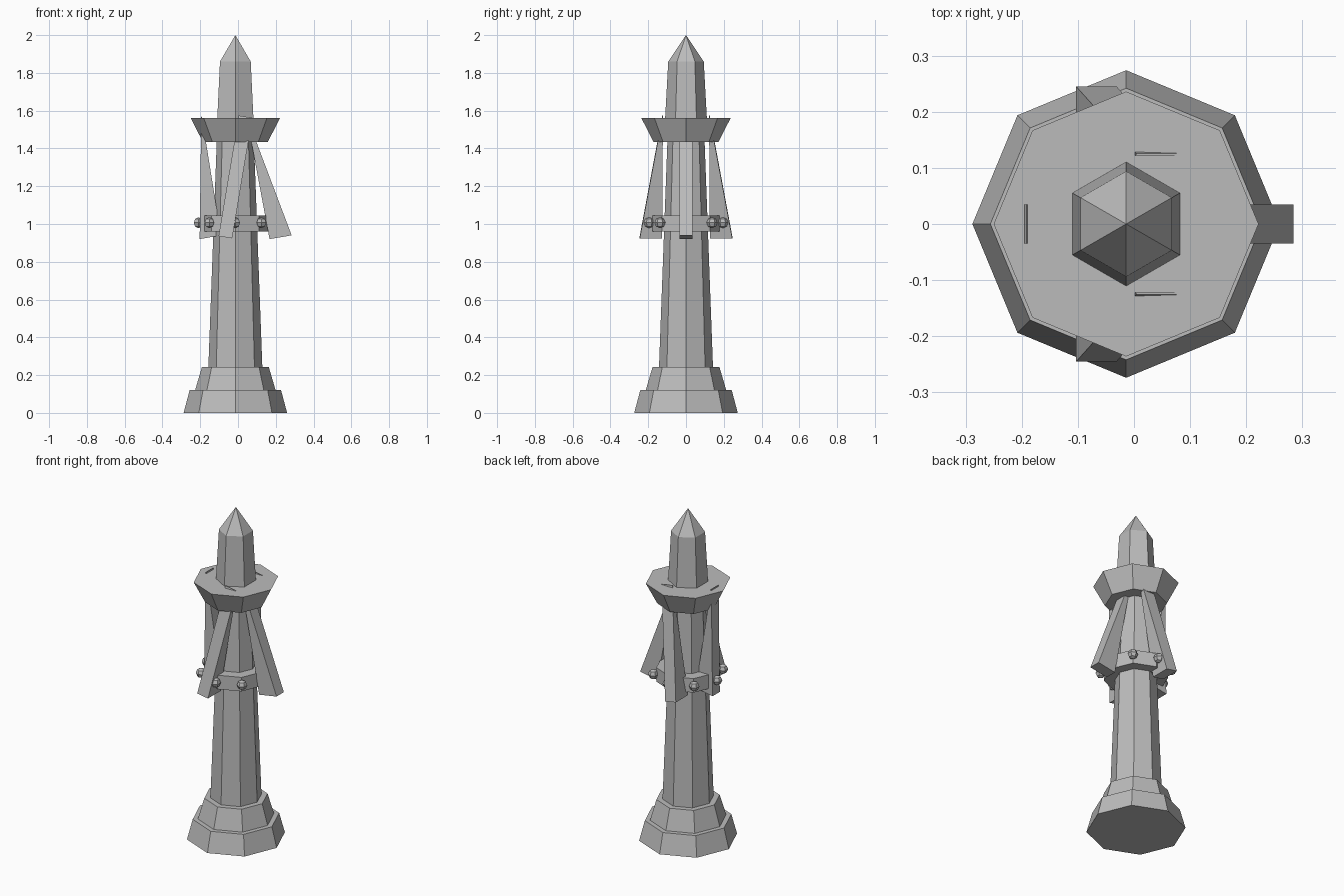
import bpy, bmesh, math
from mathutils import Vector

cube = bpy.data.objects.get("Cube")
if cube:
    bpy.data.objects.remove(cube, do_unlink=True)

stone = bpy.data.materials.new("grey_stone")
stone.use_nodes = True
GREY = (0.5, 0.5, 0.5, 1)
stone.diffuse_color = GREY
stone.node_tree.nodes["Principled BSDF"].inputs["Base Color"].default_value = GREY

AXIS = -0.014  # x of the tower's axis


def finish(name, bm):
    bmesh.ops.recalc_face_normals(bm, faces=bm.faces)
    mesh = bpy.data.meshes.new(name)
    bm.to_mesh(mesh)
    bm.free()
    mesh.materials.append(stone)
    obj = bpy.data.objects.new(name, mesh)
    bpy.context.collection.objects.link(obj)
    return obj


def tier(name, sides, r_low, r_high, z_low, z_high, turn=0.0):
    """Closed tapered prism on the tower axis."""
    bm = bmesh.new()
    rings = []
    for r, z in ((r_low, z_low), (r_high, z_high)):
        ring = []
        for i in range(sides if r else 1):
            a = turn + math.tau * i / sides
            ring.append(bm.verts.new((AXIS + r * math.cos(a), r * math.sin(a), z)))
        rings.append(ring)
        if r:
            bm.faces.new(ring)
    low, high = rings
    for i in range(sides):
        j = (i + 1) % sides
        if len(high) == 1:
            bm.faces.new((low[i], low[j], high[0]))
        else:
            bm.faces.new((low[i], low[j], high[j], high[i]))
    return finish(name, bm)


def fin(name, tip, inner, outer, half_width):
    """Wedge-shaped brace: a thin tip widening to a deep foot."""
    tip, inner, outer = Vector(tip), Vector(inner), Vector(outer)
    thin = (outer - inner) * 0.015
    bm = bmesh.new()
    sides = []
    for s in (-1, 1):
        w = Vector(half_width) * s
        side = [bm.verts.new(p + w) for p in (tip - thin, inner, outer, tip + thin)]
        bm.faces.new(side)
        sides.append(side)
    a, b = sides
    for i in range(4):
        j = (i + 1) % 4
        bm.faces.new((a[i], a[j], b[j], b[i]))
    return finish(name, bm)


# Stepped base, shaft, collar and gallery
tier("base_lower", 8, 0.274, 0.242, 0, 0.12)
tier("base_upper", 8, 0.213, 0.177, 0.12, 0.243)
tier("shaft", 8, 0.143, 0.098, 0.24, 1.45)
tier("collar", 8, 0.178, 0.178, 0.96, 1.045)
tier("gallery", 8, 0.172, 0.236, 1.435, 1.56)

# Six-sided spire with a pointed cap
spire_turn = math.pi / 6
tier("spire", 6, 0.111, 0.094, 1.55, 1.86, spire_turn)
tier("spire_cap", 6, 0.094, 0, 1.86, 2.0, spire_turn)

# Studs around the collar
for i in range(8):
    a = math.tau * i / 8
    bm = bmesh.new()
    bmesh.ops.create_uvsphere(bm, u_segments=6, v_segments=4, radius=0.029)
    bmesh.ops.translate(bm, verts=bm.verts,
                        vec=(AXIS + 0.195 * math.cos(a), 0.195 * math.sin(a), 1.007))
    finish(f"stud_{i + 1}", bm)

# Braces leaning out below the gallery
fin("left_brace", (0.05, 0, 1.555), (0.167, 0, 0.92), (0.284, 0, 0.94), (0, 0.035, 0))
fin("right_brace", (-0.193, 0, 1.568), (-0.09, 0, 0.94), (-0.203, 0, 0.92), (0, 0.035, 0))
for name, s in (("front_brace", -1), ("back_brace", 1)):
    fin(name, (0.04, s * 0.124, 1.568), (-0.067, s * 0.126, 0.93),
        (-0.067, s * 0.245, 0.93), (0.036, 0, -0.006))
